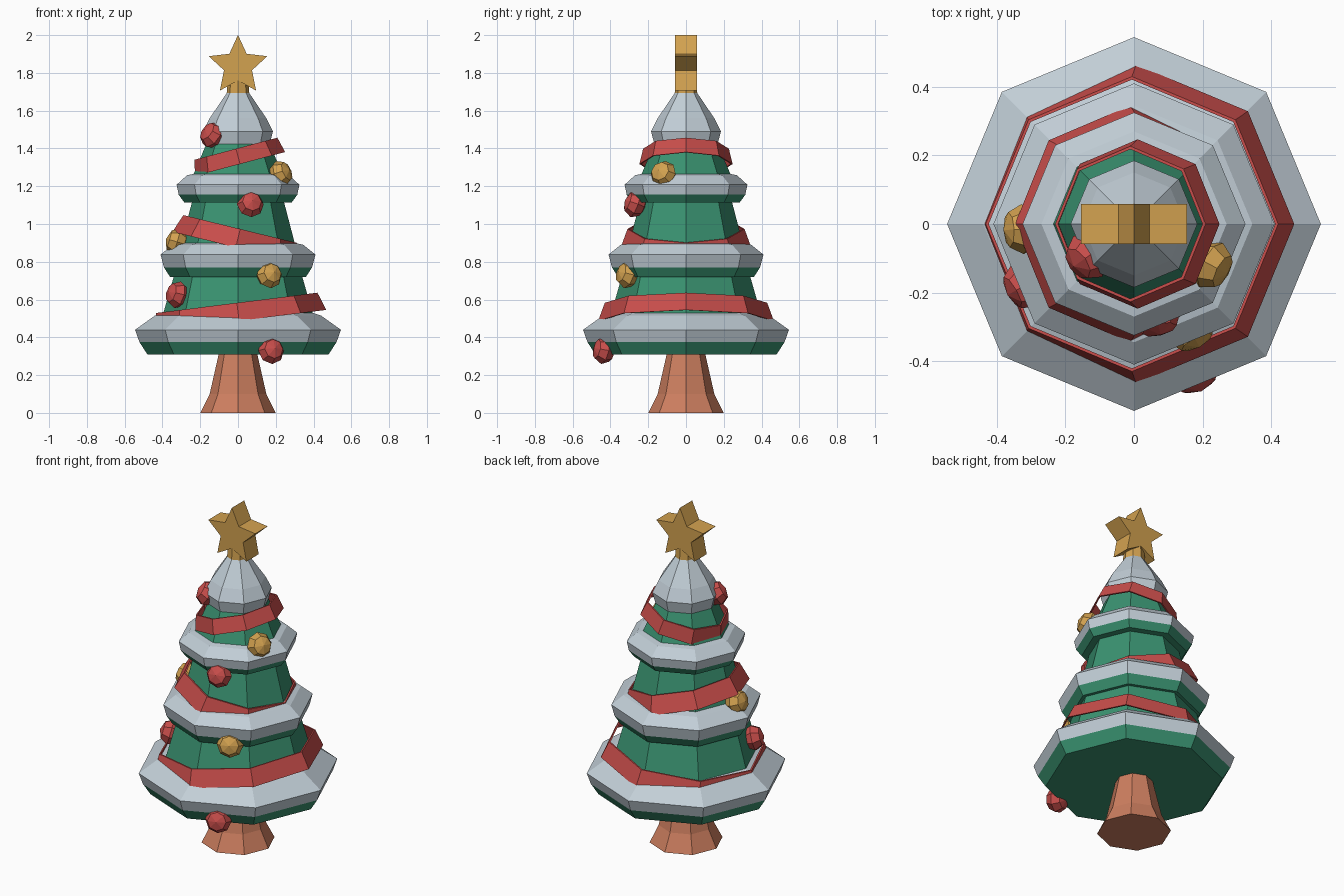
import bpy, bmesh, math
from mathutils import Vector, Matrix

if "Cube" in bpy.data.objects:
    bpy.data.objects.remove(bpy.data.objects["Cube"])


def material(name, rgb):
    m = bpy.data.materials.new(name)
    m.diffuse_color = (*rgb, 1)
    m.use_nodes = True
    m.node_tree.nodes["Principled BSDF"].inputs["Base Color"].default_value = m.diffuse_color
    return m


GREEN = material("pine green", (0.042, 0.29, 0.165))
SNOW = material("snow", (0.54, 0.62, 0.68))
RED = material("red", (0.58, 0.075, 0.07))
GOLD = material("gold", (0.65, 0.36, 0.08))
BARK = material("bark", (0.61, 0.21, 0.115))


def finish(bm, name, mats, matrix=None):
    bmesh.ops.recalc_face_normals(bm, faces=bm.faces)
    me = bpy.data.meshes.new(name)
    bm.to_mesh(me)
    bm.free()
    for m in mats:
        me.materials.append(m)
    ob = bpy.data.objects.new(name, me)
    if matrix:
        ob.matrix_world = matrix
    bpy.context.collection.objects.link(ob)
    return ob


def lathe(name, profile, mats, seg_mats=None, closed=False, matrix=None, n=8):
    """Turn an (r, z) profile into an n-sided solid; closed joins last ring to first."""
    bm = bmesh.new()
    rings = [[bm.verts.new((r * math.cos(math.tau * k / n), r * math.sin(math.tau * k / n), z))
              for k in range(n)] for r, z in profile]
    pairs = list(zip(rings, rings[1:]))
    if closed:
        pairs.append((rings[-1], rings[0]))
    for i, (a, b) in enumerate(pairs):
        for k in range(n):
            f = bm.faces.new((a[k], a[(k + 1) % n], b[(k + 1) % n], b[k]))
            f.material_index = seg_mats[i] if seg_mats else 0
    if not closed:
        bm.faces.new(rings[0][::-1])
        top = bm.faces.new(rings[-1])
        top.material_index = seg_mats[-1] if seg_mats else 0
    return finish(bm, name, mats, matrix)


# Trunk
lathe("trunk", [(0.20, 0), (0.15, 0.10), (0.10, 0.32)], [BARK])

# Branch tiers: green skirt, snow rim, green upper cone
tiers = {
    "lower_branches": [(0.48, 0.31), (0.522, 0.375), (0.545, 0.44), (0.44, 0.515), (0.395, 0.53), (0.335, 0.74)],
    "middle_branches": [(0.36, 0.72), (0.392, 0.77), (0.41, 0.838), (0.345, 0.89), (0.30, 0.90), (0.24, 1.13)],
    "upper_branches": [(0.285, 1.115), (0.314, 1.155), (0.325, 1.208), (0.27, 1.258), (0.235, 1.265), (0.165, 1.43)],
}
for name, prof in tiers.items():
    lathe(name, prof, [GREEN, SNOW], [0, 1, 1, 1, 0])

# Snow cap
lathe("snow_cap", [(0.165, 1.415), (0.185, 1.49), (0.15, 1.56), (0.055, 1.70)], [SNOW])

# Tilted garland bands: bottom radius, top radius, half height, centre z, tilt
bands = [(0.465, 0.43, 0.048, 0.535, -0.125),
         (0.345, 0.31, 0.050, 0.925, 0.24),
         (0.247, 0.227, 0.042, 1.358, -0.26)]
for i, (rb, rt, h, z, tilt) in enumerate(bands):
    t = 0.009
    lathe(f"garland_{i + 1}", [(rb, -h), (rt, h), (rt - t, h), (rb - t, -h)], [RED], closed=True,
          matrix=Matrix.Translation((0, 0, z)) @ Matrix.Rotation(tilt, 4, 'Y'))

# Baubles, flattened towards the tree
baubles = [(-0.135, -0.095, 1.47, RED), (0.225, -0.12, 1.265, GOLD), (0.065, -0.27, 1.105, RED),
           (-0.325, -0.015, 0.905, GOLD), (0.165, -0.31, 0.73, GOLD), (-0.32, -0.18, 0.625, RED),
           (0.175, -0.435, 0.33, RED)]
for i, (x, y, z, mat) in enumerate(baubles):
    bm = bmesh.new()
    bmesh.ops.create_uvsphere(bm, u_segments=8, v_segments=4, radius=0.073)
    bmesh.ops.scale(bm, vec=(1, 1, 0.8), verts=bm.verts)
    turn = Vector((x, y, 0.1)).to_track_quat('Z', 'Y').to_matrix().to_4x4()
    finish(bm, f"bauble_{i + 1}", [mat], Matrix.Translation((x, y, z)) @ turn)

# Star and its collar
bm = bmesh.new()
pts = []
for k in range(10):
    r, a = (0.163, 0.078)[k % 2], math.pi / 2 + k * math.pi / 5
    pts.append((r * math.cos(a), 1.838 + r * math.sin(a)))
front, back = ([bm.verts.new((x, y, z)) for x, z in pts] for y in (-0.058, 0.058))
bm.faces.new(front)
bm.faces.new(back[::-1])
for k in range(10):
    j = (k + 1) % 10
    bm.faces.new((front[k], back[k], back[j], front[j]))
finish(bm, "star", [GOLD])
lathe("star_collar", [(0.06, 1.69), (0.055, 1.77)], [GOLD])
